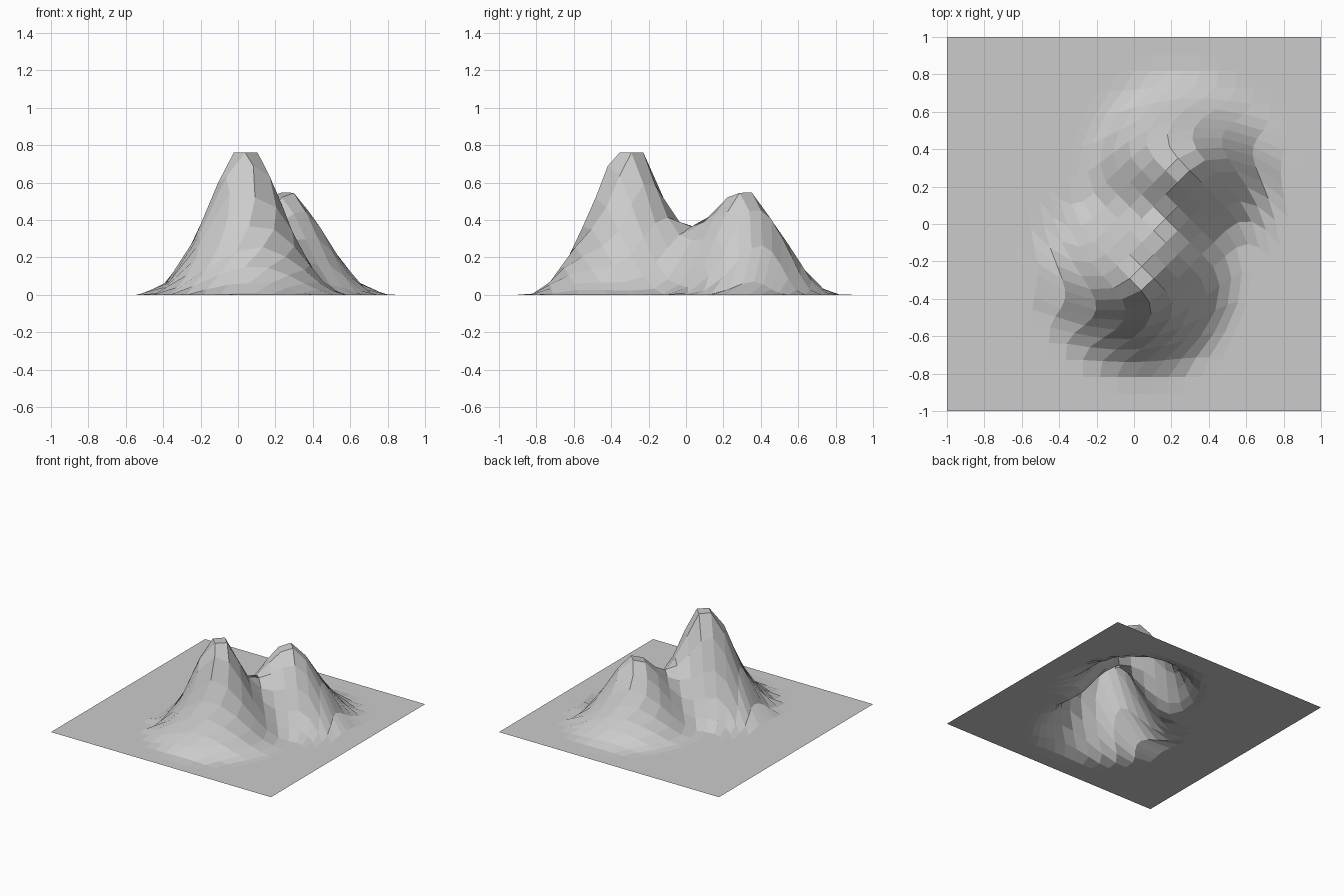
import bpy, bmesh, math

if "Cube" in bpy.data.objects:
    bpy.data.objects.remove(bpy.data.objects["Cube"])

# Hill profiles: (distance from summit, height)
TALL = [(0, .76), (.085, .76), (.12, .68), (.165, .56), (.24, .37),
        (.325, .2), (.41, .075), (.5, .008), (.56, 0)]
LOW = [(0, .56), (.05, .55), (.08, .52), (.16, .42), (.25, .27),
       (.34, .13), (.43, .035), (.5, .004), (.56, 0)]
HILLS = [((.04, -.31), TALL), ((.245, .30), LOW)]
TWIST_CENTRE = (.14, 0)


def sample(profile, d):
    for (d0, h0), (d1, h1) in zip(profile, profile[1:]):
        if d <= d1:
            return h0 + (h1 - h0) * (d - d0) / (d1 - d0)
    return 0.0


def twist(x, y):
    # Turns the grid inside the hills, fading out before the border
    cx, cy = TWIST_CENTRE
    dx, dy = x - cx, y - cy
    t = max(0, min(1, (.84 - math.hypot(dx, dy)) / .5))
    a = math.radians(45) * t * t * (3 - 2 * t)
    return (cx + dx * math.cos(a) - dy * math.sin(a),
            cy + dx * math.sin(a) + dy * math.cos(a))


# Terrain sheet: grid twisted and raised into two merging hills
bm = bmesh.new()
bmesh.ops.create_grid(bm, x_segments=22, y_segments=22, size=1)
for v in bm.verts:
    x, y = twist(v.co.x, v.co.y)
    z = sum(sample(p, math.hypot(x - c[0], y - c[1])) for c, p in HILLS)
    v.co = (x, y, min(z, .76))
mesh = bpy.data.meshes.new("terrain")
bm.to_mesh(mesh)
bm.free()
terrain = bpy.data.objects.new("terrain", mesh)
bpy.context.collection.objects.link(terrain)
